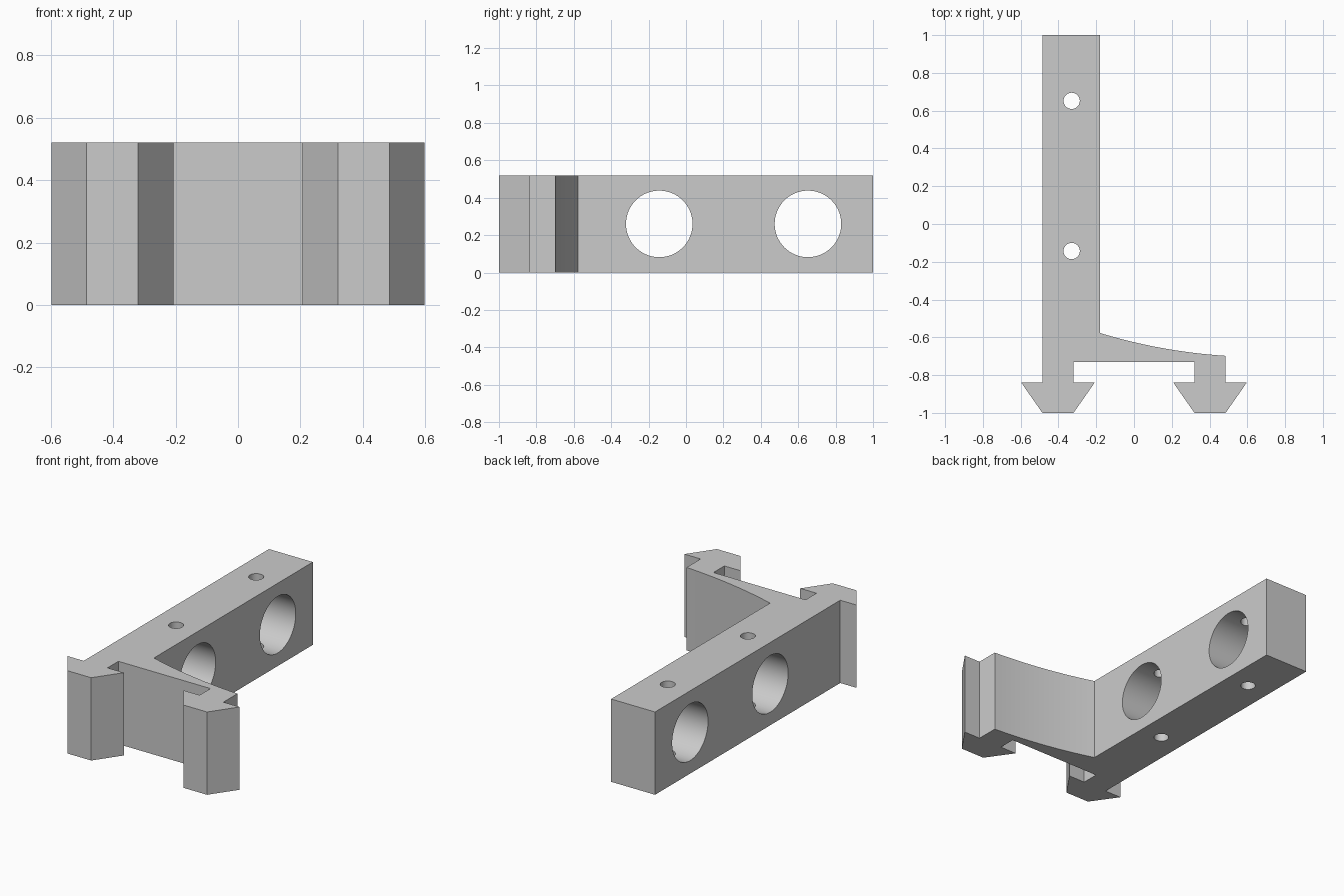
import bpy
import bmesh
import math
from mathutils import Vector

cube = bpy.data.objects.get("Cube")
if cube:
    bpy.data.objects.remove(cube, do_unlink=True)

HEIGHT = 0.52
HOLE_Y = (-0.143, 0.652)

grey = bpy.data.materials.new("light grey")
grey.use_nodes = True
colour = (0.6, 0.6, 0.6, 1)
grey.diffuse_color = colour
grey.node_tree.nodes["Principled BSDF"].inputs["Base Color"].default_value = colour


def barb(side):
    """Outline of one arrow-shaped clip foot, from its outer to its inner stem."""
    half = [(0.485, -0.838), (0.598, -0.838), (0.485, -1), (0.32, -1),
            (0.207, -0.838), (0.32, -0.838), (0.32, -0.73)]
    return [(side * x, y) for x, y in half]


def curved_brace(steps=24):
    """Gently curved upper edge of the cross arm, from right to left."""
    a, b, c = Vector((0.485, -0.698)), Vector((0.14, -0.675)), Vector((-0.18, -0.577))
    ts = [i / steps for i in range(steps + 1)]
    return [tuple(a * (1 - t) ** 2 + b * 2 * t * (1 - t) + c * t * t) for t in ts]


def cutter(name, radius, location, rotation=(0, 0, 0)):
    bpy.ops.mesh.primitive_cylinder_add(vertices=64, radius=radius, depth=1.2,
                                        location=location, rotation=rotation)
    obj = bpy.context.object
    obj.name = name
    obj.data.materials.append(grey)
    return obj


# Bracket body: one outline with bar, cross arm and two clip feet
outline = [(-0.485, 1)] + barb(-1) + barb(1)[::-1] + curved_brace() + [(-0.18, 1)]
bm = bmesh.new()
base = bm.faces.new([bm.verts.new((x, y, 0)) for x, y in outline])
top = bmesh.ops.extrude_face_region(bm, geom=[base])["geom"]
bmesh.ops.translate(bm, vec=(0, 0, HEIGHT),
                    verts=[v for v in top if isinstance(v, bmesh.types.BMVert)])
bmesh.ops.recalc_face_normals(bm, faces=bm.faces[:])
mesh = bpy.data.meshes.new("clip_bracket")
bm.to_mesh(mesh)
bm.free()
mesh.materials.append(grey)
bracket = bpy.data.objects.new("clip_bracket", mesh)
bpy.context.collection.objects.link(bracket)

# Wide cross holes and narrow vertical screw holes through the bar
cutters = []
for y in HOLE_Y:
    cutters.append(cutter("wide_hole_cutter", 0.178, (-0.33, y, HEIGHT / 2), (0, math.pi / 2, 0)))
    cutters.append(cutter("screw_hole_cutter", 0.043, (-0.33, y, HEIGHT / 2)))

bpy.ops.object.select_all(action="DESELECT")
bracket.select_set(True)
bpy.context.view_layer.objects.active = bracket
for tool in cutters:
    cut = bracket.modifiers.new("hole", "BOOLEAN")
    cut.operation = "DIFFERENCE"
    cut.solver = "EXACT"
    cut.object = tool
    bpy.ops.object.modifier_apply(modifier=cut.name)
for tool in cutters:
    bpy.data.objects.remove(tool, do_unlink=True)

# Smooth the hole walls and the curved brace, keep edges sharp
bpy.ops.object.shade_smooth_by_angle(angle=math.radians(30))
